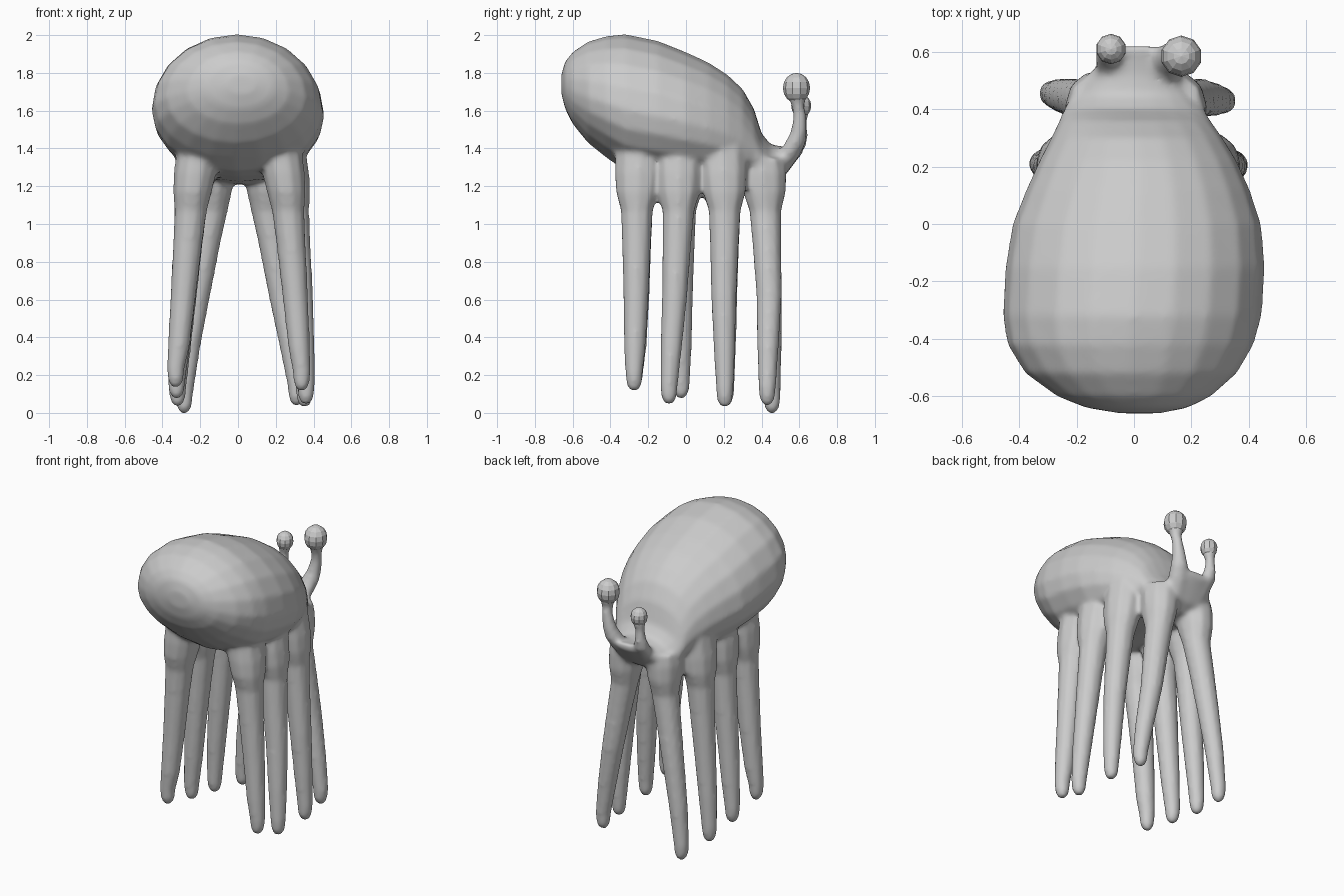
import bpy, bmesh
from math import sin, cos, pi
from mathutils import Vector


def loft(name, rings):
    """Skin a list of closed point rings and cap both ends."""
    bm = bmesh.new()
    rows = [[bm.verts.new(p) for p in ring] for ring in rings]
    n = len(rows[0])
    for a, b in zip(rows, rows[1:]):
        for i in range(n):
            j = (i + 1) % n
            bm.faces.new((a[i], a[j], b[j], b[i]))
    bm.faces.new(rows[0])
    bm.faces.new(rows[-1])
    bmesh.ops.recalc_face_normals(bm, faces=bm.faces[:])
    mesh = bpy.data.meshes.new(name)
    bm.to_mesh(mesh)
    bm.free()
    ob = bpy.data.objects.new(name, mesh)
    bpy.context.collection.objects.link(ob)
    return ob


def limb(name, path, sides=10, flare_z=9.0):
    """Tapered limb of horizontal rings (x, y, z, radius), wider in y above flare_z."""
    rings = []
    for x, y, z, r in path:
        ry = r * 1.13 if z > flare_z else r
        rings.append([(x + r * cos(2 * pi * i / sides),
                       y + ry * sin(2 * pi * i / sides), z)
                      for i in range(sides)])
    return loft(name, rings)


# Bulbous body tapering into the head: y, centre x, half width, bottom, top
sections = [
    (-0.66, 0.02, 0.07, 1.69, 1.79), (-0.64, 0.01, 0.18, 1.61, 1.86),
    (-0.60, 0.0, 0.27, 1.53, 1.91), (-0.52, -0.01, 0.37, 1.43, 1.965),
    (-0.42, -0.012, 0.43, 1.35, 1.995), (-0.32, -0.006, 0.452, 1.28, 2.005),
    (-0.15, 0.004, 0.453, 1.25, 1.97), (0.0, 0.01, 0.434, 1.235, 1.91),
    (0.12, 0.014, 0.39, 1.225, 1.855), (0.22, 0.014, 0.345, 1.22, 1.79),
    (0.30, 0.01, 0.30, 1.21, 1.715), (0.36, 0.003, 0.265, 1.21, 1.61),
    (0.40, 0.0, 0.248, 1.21, 1.48), (0.45, 0.0, 0.205, 1.21, 1.42),
    (0.52, 0.0, 0.16, 1.25, 1.41), (0.58, 0.01, 0.125, 1.33, 1.415),
    (0.62, 0.01, 0.07, 1.38, 1.425)]
N = 20
rings = []
for y, cx, w, b, t in sections:
    mid = b + (t - b) * 0.45          # widest a little below the middle
    ring = []
    for i in range(N):
        s = sin(2 * pi * i / N)
        ring.append((cx + w * cos(2 * pi * i / N), y,
                     mid + s * (t - mid if s > 0 else mid - b)))
    rings.append(ring)
parts = [loft("body", rings)]

# Eight legs: top (x, y), middle (x, y), foot (x, y), foot height
legs = {
    "right_leg_1": ((0.265, -0.26), (0.303, -0.265), (0.337, -0.275), 0.115),
    "right_leg_2": ((0.29, -0.04), (0.33, -0.06), (0.36, -0.09), 0.045),
    "right_leg_3": ((0.28, 0.205), (0.322, 0.20), (0.352, 0.205), 0.03),
    "right_leg_4": ((0.155, 0.42), (0.23, 0.44), (0.31, 0.43), 0.04),
    "left_leg_1": ((-0.25, -0.26), (-0.29, -0.26), (-0.33, -0.27), 0.135),
    "left_leg_2": ((-0.25, -0.03), (-0.29, -0.03), (-0.325, -0.025), 0.075),
    "left_leg_3": ((-0.25, 0.205), (-0.285, 0.205), (-0.32, 0.21), 0.035),
    "left_leg_4": ((-0.14, 0.42), (-0.215, 0.44), (-0.285, 0.455), -0.003),
}
for name, (top, mid, foot, z0) in legs.items():
    top, mid, foot = Vector(top), Vector(mid), Vector(foot)
    root_z = 1.35 if name.endswith("4") else 1.42
    root = Vector((top.x * 0.82, top.y * 0.94))
    path = [(*root, root_z, 0.118), (*root.lerp(top, 0.5), 1.27, 0.114),
            (*root.lerp(top, 0.8), 1.17, 0.104), (*top, 1.07, 0.087),
            (*top.lerp(mid, 0.4), 0.90, 0.079), (*mid, 0.62, 0.069),
            (*mid.lerp(foot, 0.6), 0.35, 0.059)]
    # rounded foot
    path += [(*foot, z0 + h, r) for h, r in
             ((0.10, 0.048), (0.045, 0.043), (0.015, 0.032), (0.0, 0.016))]
    parts.append(limb(name, path, flare_z=1.15))

# Eye stalks flaring out of the back of the head
parts.append(limb("right_eye_stalk", [
    (0.07, 0.46, 1.25, 0.06), (0.10, 0.53, 1.35, 0.066),
    (0.125, 0.575, 1.42, 0.058), (0.145, 0.598, 1.49, 0.044),
    (0.16, 0.602, 1.57, 0.035), (0.165, 0.592, 1.63, 0.035),
    (0.165, 0.587, 1.68, 0.055), (0.165, 0.585, 1.72, 0.05)]))
parts.append(limb("left_eye_stalk", [
    (-0.05, 0.46, 1.25, 0.06), (-0.07, 0.53, 1.35, 0.062),
    (-0.085, 0.585, 1.41, 0.052), (-0.09, 0.608, 1.47, 0.038),
    (-0.087, 0.612, 1.54, 0.029), (-0.08, 0.61, 1.59, 0.042),
    (-0.08, 0.61, 1.62, 0.04)]))

# Fuse body, legs and stalks into one softly blended skin
bpy.ops.object.select_all(action='DESELECT')
for ob in parts:
    ob.select_set(True)
bpy.context.view_layer.objects.active = parts[0]
bpy.ops.object.join()
skin = bpy.context.object
skin.name = "body_with_legs"
remesh = skin.modifiers.new("fuse", 'REMESH')
remesh.mode = 'VOXEL'
remesh.voxel_size = 0.014
remesh.use_smooth_shade = True
blend = skin.modifiers.new("blend", 'SMOOTH')
blend.factor = 0.5
blend.iterations = 8

# Eyeballs
for name, loc, r, h in (("right_eye", (0.165, 0.585, 1.72), 0.072, 0.08),
                        ("left_eye", (-0.08, 0.61, 1.625), 0.053, 0.06)):
    bpy.ops.mesh.primitive_uv_sphere_add(segments=10, ring_count=8,
                                         radius=1, location=loc)
    eye = bpy.context.object
    eye.name = name
    eye.scale = (r, r, h)
